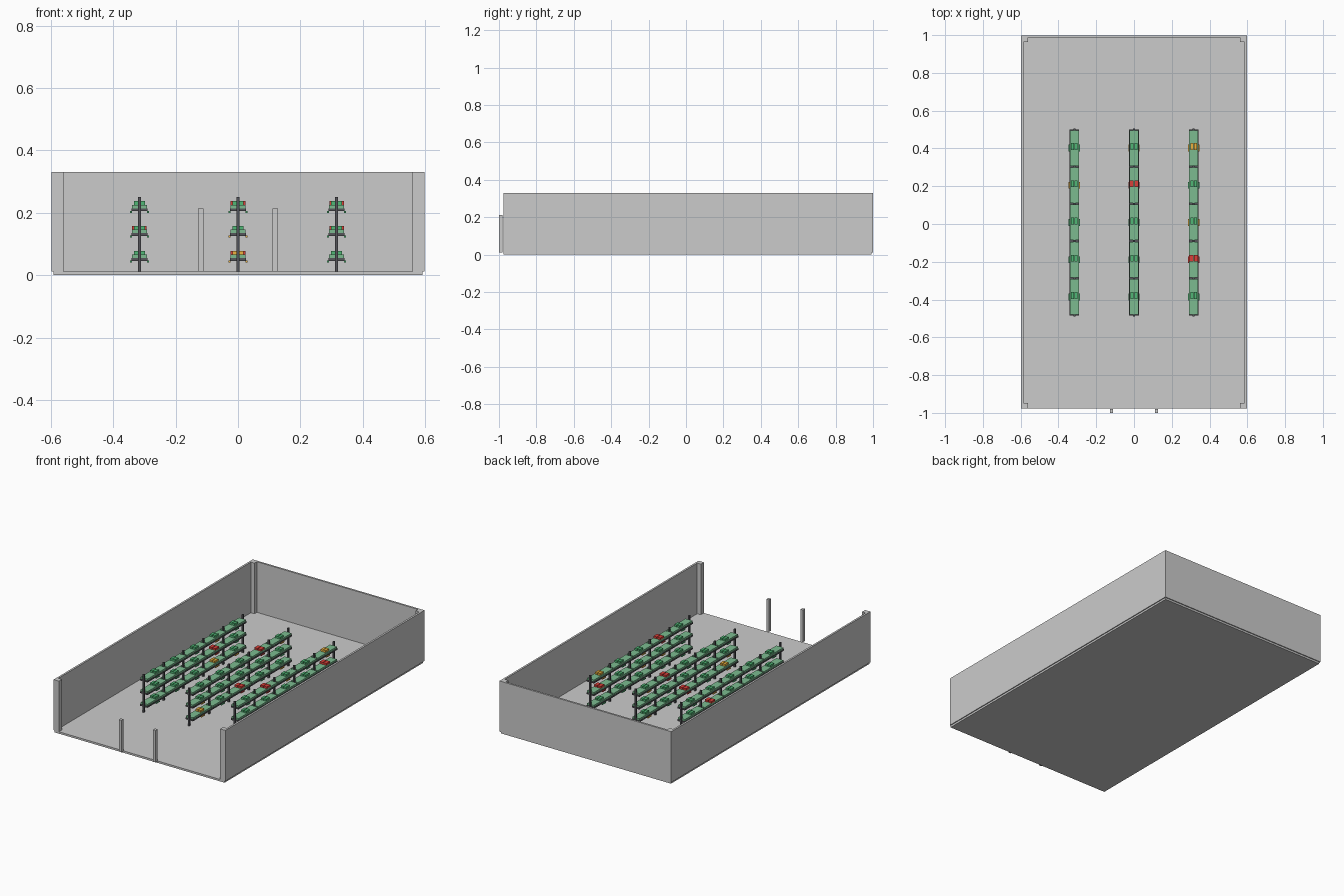
import bpy, random

if "Cube" in bpy.data.objects:
    bpy.data.objects.remove(bpy.data.objects["Cube"])

random.seed(4)
CY = 0.008                      # building centre in y
HX, HY = 0.591, 0.985           # floor half sizes
FLOOR, TOP = 0.012, 0.33


def material(name, rgb):
    m = bpy.data.materials.new(name)
    m.diffuse_color = (*rgb, 1)
    m.use_nodes = True
    m.node_tree.nodes["Principled BSDF"].inputs["Base Color"].default_value = m.diffuse_color
    return m


DARK = material("dark_metal", (0.09, 0.09, 0.10))
PALE = material("pale_green", (0.20, 0.50, 0.28))
STATUS = {
    "green": material("green", (0.08, 0.48, 0.18)),
    "orange": material("orange", (0.85, 0.45, 0.05)),
    "red": material("red", (0.70, 0.05, 0.04)),
}


def boxes(name, ranges, mat=None):
    """One object made of boxes given as (x0, x1, y0, y1, z0, z1)."""
    verts, faces = [], []
    for x0, x1, y0, y1, z0, z1 in ranges:
        n = len(verts)
        verts += [(x, y, z) for z in (z0, z1)
                  for x, y in ((x0, y0), (x1, y0), (x1, y1), (x0, y1))]
        faces += [(n + 3, n + 2, n + 1, n), (n + 4, n + 5, n + 6, n + 7)]
        for i in range(4):
            j = (i + 1) % 4
            faces.append((n + i, n + j, n + 4 + j, n + 4 + i))
    me = bpy.data.meshes.new(name)
    me.from_pydata(verts, [], faces)
    if mat:
        me.materials.append(mat)
    ob = bpy.data.objects.new(name, me)
    bpy.context.collection.objects.link(ob)
    return ob


def block(x, y, z0, z1, hx, hy):
    return (x - hx, x + hx, y - hy, y + hy, z0, z1)


# Building shell: floor, back wall, side walls, open front
boxes("floor", [block(0, CY, 0, FLOOR, HX, HY)])
boxes("back_wall", [block(0, CY + HY, FLOOR, TOP, HX + 0.006, 0.006)])
for side, name in ((-1, "left_wall"), (1, "right_wall")):
    boxes(name, [block(side * HX, CY, FLOOR, TOP, 0.006, HY)])

# Corner columns and free-standing door posts
for sx in (-1, 1):
    for sy in (-1, 1):
        boxes("corner_column", [block(sx * (HX - 0.016), CY + sy * (HY - 0.015),
                                      FLOOR, TOP, 0.015, 0.015)])
    boxes("door_post", [block(sx * 0.119, -0.99, FLOOR, 0.213, 0.009, 0.01)])

# Storage racks
LEVELS = (0.041, 0.121, 0.200)
BAY = 0.197
SPECIAL = {(0, 1, 3): "red", (1, 2, 3): "red", (1, 0, 2): "red",
           (2, 1, 4): "red", (2, 2, 1): "red",
           (1, 0, 0): "orange", (2, 2, 4): "orange", (0, 0, 3): "orange"}
for r, x in enumerate((-0.316, 0.0, 0.316)):
    boxes("rack_uprights", [block(x, CY + (i - 2.5) * BAY, FLOOR, 0.25, 0.005, 0.005)
                            for i in range(6)], DARK)
    for l, z in enumerate(LEVELS):
        boxes("shelf_board", [block(x, CY, z + 0.005, z + 0.014, 0.026, 2.5 * BAY)], DARK)
        boxes("shelf_mat", [block(x, CY + (b - 2) * BAY, z + 0.014, z + 0.025, 0.024, 0.094)
                            for b in range(5)], PALE)
        for b in range(5):
            y = CY + (b - 2) * BAY
            key = SPECIAL.get((r, l, b), "green")
            w = 0.024 if key == "red" else 0.018
            # pair of cartons in the bay
            boxes("carton_pair", [block(x + s * (w + 0.001) / 2, y + 0.008, z + 0.025,
                                        z + 0.037, w / 2 - 0.001, 0.018)
                                  for s in (-1, 1)], STATUS[key])
            # status tags along both shelf edges
            tag = key if key != "green" else random.choice(("green", "green", "orange"))
            boxes("status_tag", [block(x + s * 0.027, y, z, z + 0.006, 0.003, 0.018)
                                 for s in (-1, 1)], STATUS[tag])
